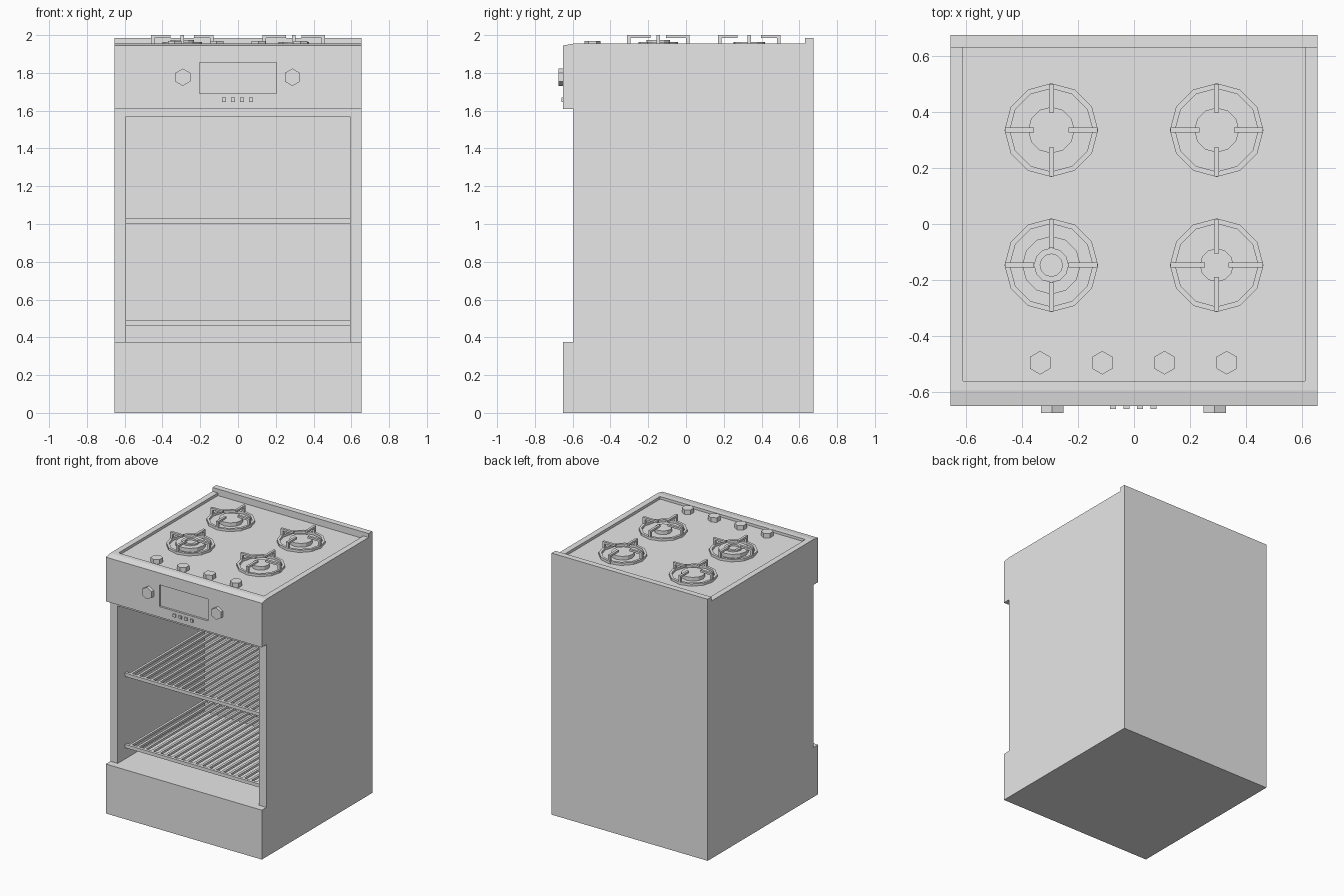
import bpy
import bmesh
from math import pi
from mathutils import Matrix, Vector

cube = bpy.data.objects.get("Cube")
if cube:
    bpy.data.objects.remove(cube, do_unlink=True)

# One grey enamel for the whole cooker
grey = bpy.data.materials.new("grey_enamel")
grey.use_nodes = True
colour = (0.8, 0.8, 0.8, 1)
grey.diffuse_color = colour
grey.node_tree.nodes["Principled BSDF"].inputs["Base Color"].default_value = colour


def finish(name, bm):
    bmesh.ops.recalc_face_normals(bm, faces=bm.faces)
    mesh = bpy.data.meshes.new(name)
    bm.to_mesh(mesh)
    bm.free()
    mesh.materials.append(grey)
    obj = bpy.data.objects.new(name, mesh)
    bpy.context.collection.objects.link(obj)
    return obj


def add_box(bm, x, y, z):
    """Box from (low, high) pairs along each axis."""
    lo, hi = Vector((x[0], y[0], z[0])), Vector((x[1], y[1], z[1]))
    size = hi - lo
    bmesh.ops.create_cube(bm, size=1, matrix=Matrix.Translation((lo + hi) / 2)
                          @ Matrix.Diagonal((*size, 1)))


def box(name, x, y, z):
    bm = bmesh.new()
    add_box(bm, x, y, z)
    return finish(name, bm)


def prism(name, sides, radius, depth, centre, rotation):
    bm = bmesh.new()
    bmesh.ops.create_cone(bm, cap_ends=True, segments=sides, radius1=radius,
                          radius2=radius, depth=depth,
                          matrix=Matrix.Translation(centre) @ rotation)
    return finish(name, bm)


def lathe(name, profile, centre, steps=12, closed=False):
    """Spin (radius, z) points around a vertical axis."""
    bm = bmesh.new()
    verts = [bm.verts.new((r, 0, z)) for r, z in profile]
    edges = [bm.edges.new(pair) for pair in zip(verts, verts[1:])]
    if closed:
        edges.append(bm.edges.new((verts[-1], verts[0])))
    bmesh.ops.spin(bm, geom=verts + edges, cent=(0, 0, 0), axis=(0, 0, 1),
                   angle=2 * pi, steps=steps)
    bmesh.ops.remove_doubles(bm, verts=bm.verts, dist=0.0005)
    obj = finish(name, bm)
    obj.location = (*centre, 0)
    return obj


HALF = 0.655
HOB = 1.935

# Cooker body: side profile with drawer front, control panel and rear upstand
outline = [(-0.65, 0), (-0.65, 0.375), (-0.595, 0.375), (-0.595, 1.61),
           (-0.65, 1.61), (-0.65, 1.945), (-0.595, 1.955), (0.63, 1.955),
           (0.63, 1.985), (0.675, 1.985), (0.675, 0)]
bm = bmesh.new()
side = bm.faces.new([bm.verts.new((-HALF, y, z)) for y, z in outline])
grown = bmesh.ops.extrude_face_region(bm, geom=[side])["geom"]
bmesh.ops.translate(bm, vec=(2 * HALF, 0, 0),
                    verts=[v for v in grown if isinstance(v, bmesh.types.BMVert)])
body = finish("cooker_body", bm)

# Oven cavity, sunken hob and sunken display
cutters = [
    box("cavity_cutter", (-0.593, 0.593), (-0.75, 0.445), (0.375, 1.57)),
    box("hob_cutter", (-0.61, 0.61), (-0.56, 0.63), (HOB, 1.975)),
    box("display_cutter", (-0.205, 0.203), (-0.7, -0.635), (1.69, 1.855)),
]
bpy.context.view_layer.objects.active = body
for cutter in cutters:
    cut = body.modifiers.new(cutter.name, "BOOLEAN")
    cut.operation = "DIFFERENCE"
    cut.solver = "EXACT"
    cut.object = cutter
    bpy.ops.object.modifier_apply(modifier=cut.name)
    bpy.data.objects.remove(cutter, do_unlink=True)

# Oven racks: a front and back rail with bars running front to back
BARS = 20
for label, low in (("upper", 1.003), ("lower", 0.462)):
    bm = bmesh.new()
    for y in (-0.51, 0.42):
        add_box(bm, (-0.593, 0.593), (y, y + 0.022), (low, low + 0.026))
    for i in range(BARS):
        x = -0.56 + 1.12 * i / (BARS - 1)
        add_box(bm, (x - 0.009, x + 0.009), (-0.49, 0.425), (low + 0.005, low + 0.022))
    finish(label + "_rack", bm)

# Burners with stepped caps, each under a pan support
burners = [
    ("back_left", 0.295, 0.335, 0.08, 0.062),
    ("back_right", -0.295, 0.335, 0.083, 0.062),
    ("front_left", 0.295, -0.147, 0.06, 0.042),
    ("front_right", -0.295, -0.147, 0.104, 0.062),
]
for label, x, y, radius, tip in burners:
    cap = [(radius, HOB - 0.003), (radius, 1.963), (0, 1.963)]
    if label == "front_right":
        # Wide burner with a raised ring in the middle
        cap[2:] = [(0.062, 1.963), (0.062, 1.974), (0.04, 1.974), (0.04, 1.96), (0, 1.96)]
    lathe(label + "_burner", cap, (x, y))
    lathe(label + "_support_ring",
          [(0.167, HOB), (0.167, 1.953), (0.148, 1.953), (0.148, HOB)],
          (x, y), closed=True)
    bm = bmesh.new()
    for turn in range(4):
        arm = bmesh.new()
        add_box(arm, (tip, 0.165), (-0.009, 0.009), (1.985, 2.0))
        add_box(arm, (0.147, 0.165), (-0.009, 0.009), (HOB, 1.985))
        arm.transform(Matrix.Rotation(turn * pi / 2, 4, "Z"))
        part = bpy.data.meshes.new("arm")
        arm.to_mesh(part)
        arm.free()
        bm.from_mesh(part)
        bpy.data.meshes.remove(part)
    arms = finish(label + "_support_arms", bm)
    arms.location = (x, y, 0)

# Hexagonal hob knobs
for i in range(4):
    prism("hob_knob", 6, 0.042, 0.035, (-0.335 + 0.222 * i, -0.495, 1.952),
          Matrix.Identity(4))

# Hexagonal oven knobs and small square buttons on the control panel
tilt = Matrix.Rotation(pi / 2, 4, "X")
for x in (-0.292, 0.288):
    prism("oven_knob", 6, 0.046, 0.03, (x, -0.66, 1.777), tilt)
for i in range(4):
    x = -0.075 + 0.048 * i
    box("panel_button", (x - 0.011, x + 0.011), (-0.66, -0.645), (1.647, 1.669))
